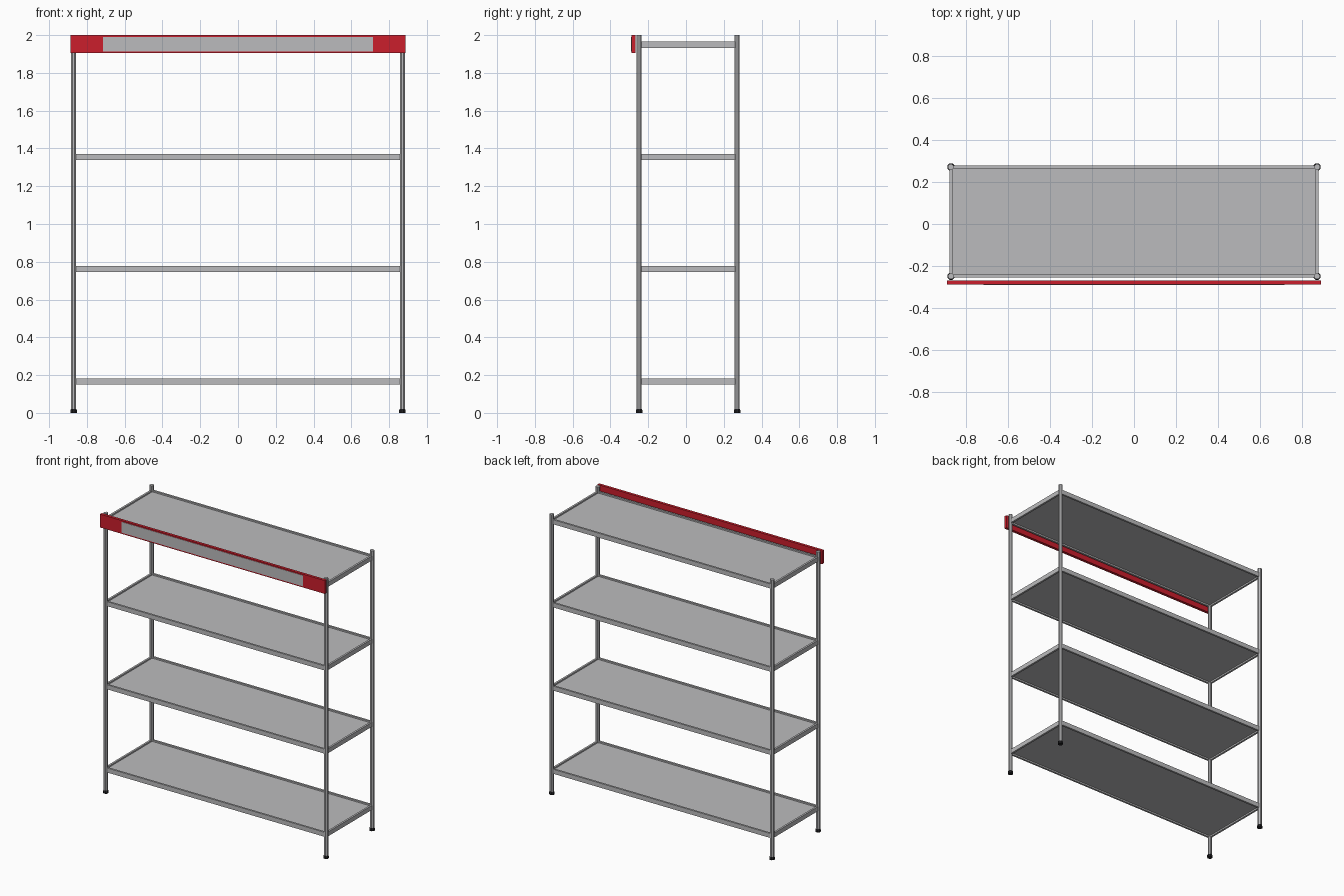
import bpy, math

if "Cube" in bpy.data.objects:
    bpy.data.objects.remove(bpy.data.objects["Cube"])


def material(name, rgb):
    m = bpy.data.materials.new(name)
    m.diffuse_color = (*rgb, 1)
    m.use_nodes = True
    m.node_tree.nodes["Principled BSDF"].inputs["Base Color"].default_value = m.diffuse_color
    return m


GRAY = material("steel gray", (0.5, 0.5, 0.51))
RED = material("sign red", (0.6, 0.013, 0.025))
BLACK = material("rubber black", (0.015, 0.015, 0.017))

POST_X, FRONT_Y, BACK_Y = 0.87, -0.248, 0.271
MID_Y, DEPTH = (FRONT_Y + BACK_Y) / 2, BACK_Y - FRONT_Y


def box(name, lo, hi, mat):
    bpy.ops.mesh.primitive_cube_add(size=1, location=[(a + b) / 2 for a, b in zip(lo, hi)])
    ob = bpy.context.object
    ob.name = name
    ob.scale = [b - a for a, b in zip(lo, hi)]
    bpy.ops.object.transform_apply(location=False, rotation=False, scale=True)
    ob.data.materials.append(mat)
    return ob


def tube(name, x, y, z0, z1, r0, r1, mat):
    bpy.ops.mesh.primitive_cone_add(vertices=8, radius1=r0, radius2=r1, depth=z1 - z0,
                                    location=(x, y, (z0 + z1) / 2),
                                    rotation=(0, 0, math.pi / 8))
    ob = bpy.context.object
    ob.name = name
    ob.data.materials.append(mat)


# Octagonal posts on rubber feet
for side, x in (("left", -POST_X), ("right", POST_X)):
    for end, y in (("front", FRONT_Y), ("back", BACK_Y)):
        tube(f"{end}_{side}_post", x, y, 0.018, 2.0, 0.0145, 0.0145, GRAY)
        tube(f"{end}_{side}_foot", x, y, 0.0, 0.014, 0.0185, 0.0185, BLACK)
        tube(f"{end}_{side}_foot_collar", x, y, 0.014, 0.021, 0.0185, 0.015, BLACK)

# Shelves: recessed panel inside a four-bar frame
BAR, HALF = 0.007, 0.016
for i in range(4):
    z = 0.167 + 0.594 * i
    box(f"shelf_panel_{i + 1}", (-POST_X, FRONT_Y, z - 0.005),
        (POST_X, BACK_Y, z + 0.006), GRAY)
    for end, y in (("front", FRONT_Y), ("back", BACK_Y)):
        box(f"shelf_{end}_rail_{i + 1}", (-POST_X, y - BAR, z - HALF),
            (POST_X, y + BAR, z + HALF), GRAY)
    for side, x in (("left", -POST_X), ("right", POST_X)):
        box(f"shelf_{side}_rail_{i + 1}", (x - BAR, FRONT_Y, z - HALF),
            (x + BAR, BACK_Y, z + HALF), GRAY)

# Header board with a gray plate on its front
box("header_board", (-0.888, -0.288, 1.905), (0.888, -0.268, 2.0), RED)
box("header_plate", (-0.716, -0.290, 1.914), (0.716, -0.287, 1.991), GRAY)
